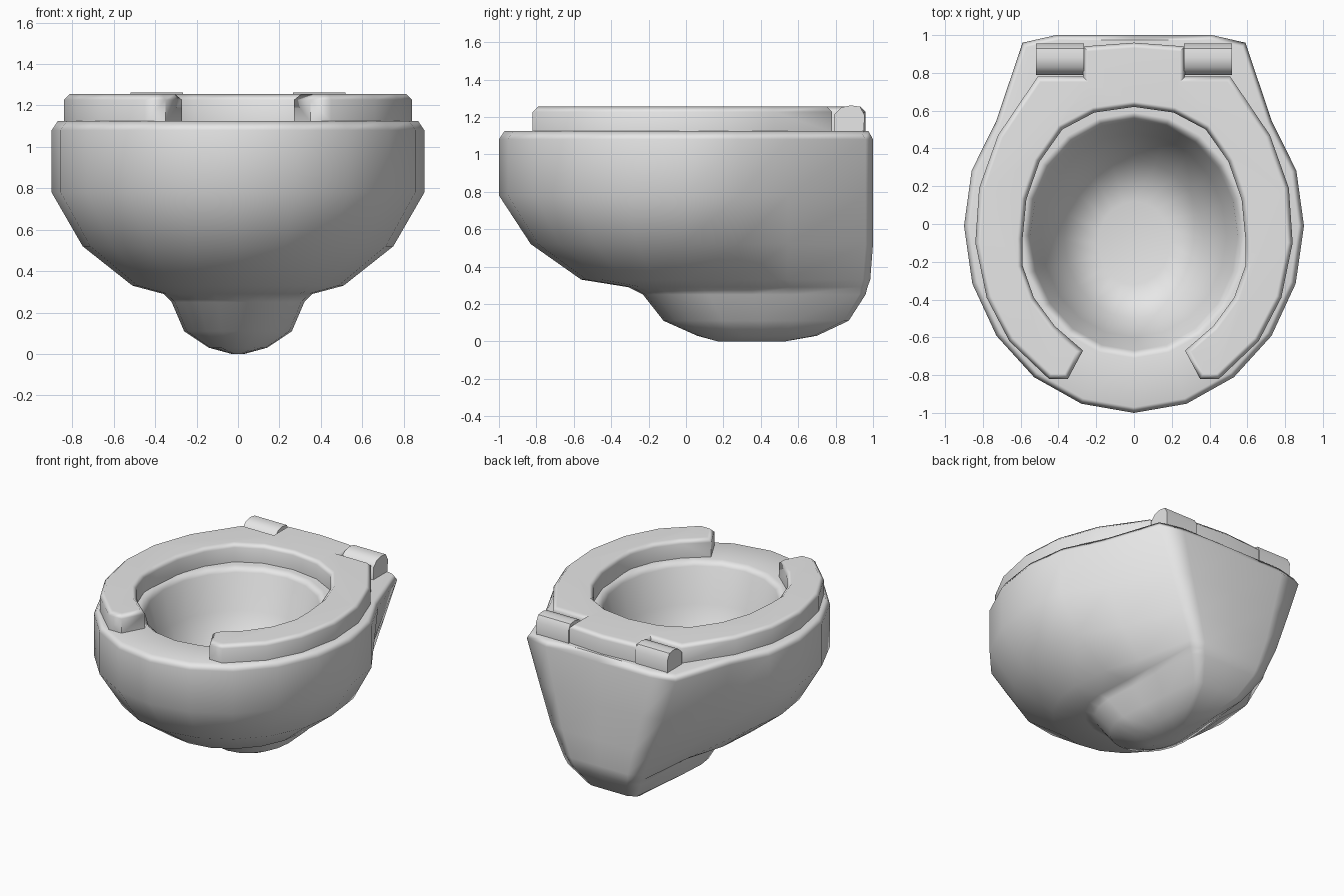
import bpy, bmesh
from math import sin, cos, pi, radians

cube = bpy.data.objects.get("Cube")
if cube:
    bpy.data.objects.remove(cube, do_unlink=True)

ceramic = bpy.data.materials.new("light grey ceramic")
ceramic.use_nodes = True
grey = (0.8, 0.8, 0.8, 1)
ceramic.diffuse_color = grey
ceramic.node_tree.nodes["Principled BSDF"].inputs["Base Color"].default_value = grey


def finish(name, bm, angle):
    """Turn a bmesh into a smooth shaded object with crisp hard edges."""
    bmesh.ops.recalc_face_normals(bm, faces=bm.faces)
    mesh = bpy.data.meshes.new(name)
    bm.to_mesh(mesh)
    bm.free()
    mesh.materials.append(ceramic)
    mesh.shade_smooth()
    mesh.set_sharp_from_angle(angle=radians(angle))
    obj = bpy.data.objects.new(name, mesh)
    bpy.context.scene.collection.objects.link(obj)
    return obj


def mirrored(half):
    """Close a half outline that starts and ends on the centre line."""
    return half + [(-x, y) for x, y in reversed(half[1:-1])]


def lerp(a, b, t):
    return a + (b - a) * t


def body_outline(width, front, middle, back_width, back):
    """Elliptical front half that narrows to a flat back."""
    half = [(width * sin(k * pi / 10), middle - (middle - front) * cos(k * pi / 10))
            for k in range(6)]
    half[0] = (0, front)
    half += [(width * 0.955, lerp(middle, back, 0.29)),
             (lerp(width, back_width, 0.55), lerp(middle, back, 0.55)),
             (back_width, lerp(middle, back, 0.96)),
             (back_width * 0.7, back),
             (0, back)]
    return mirrored(half)


def oval(width, length, middle):
    return [(width * sin(k * pi / 10), middle - length * cos(k * pi / 10))
            for k in range(20)]


# Bowl: outer shell from the foot up, over the rim and down the basin
# height, half width, front, middle, back half width, back
shell = [
    (0.00, 0.03, 0.17, 0.33, 0.02, 0.53),
    (0.03, 0.14, 0.06, 0.30, 0.11, 0.70),
    (0.11, 0.26, -0.12, 0.20, 0.20, 0.87),
    (0.25, 0.32, -0.23, 0.12, 0.29, 0.96),
    (0.29, 0.36, -0.31, 0.08, 0.31, 0.97),
    (0.33, 0.51, -0.56, 0.00, 0.32, 0.985),
    (0.52, 0.75, -0.83, -0.01, 0.40, 1.00),
    (0.78, 0.90, -1.00, -0.01, 0.49, 1.00),
    (1.08, 0.90, -1.00, -0.01, 0.59, 1.00),
    (1.125, 0.87, -0.97, -0.01, 0.57, 0.975),
]
# height, half width, half length, middle
basin = [
    (1.125, 0.60, 0.65, -0.06),
    (1.09, 0.55, 0.61, -0.06),
    (0.85, 0.49, 0.54, -0.06),
    (0.62, 0.37, 0.42, -0.08),
    (0.50, 0.19, 0.22, -0.10),
]
bm = bmesh.new()
rings = [(z, body_outline(*size)) for z, *size in shell]
rings += [(z, oval(*size)) for z, *size in basin]
loops = [[bm.verts.new((x, y, z)) for x, y in ring] for z, ring in rings]
for low, high in zip(loops, loops[1:]):
    for i in range(len(low)):
        j = (i + 1) % len(low)
        bm.faces.new((low[i], low[j], high[j], high[i]))
bm.faces.new(loops[0])
bm.faces.new(loops[-1])
bowl = finish("bowl", bm, 60)
bowl.modifiers.new("even_shading", "WEIGHTED_NORMAL").keep_sharp = True

# Seat: open-fronted ring with a tab between the hinges
seat_outer = [(0, 0.96), (0.27, 0.94), (0.27, 0.78), (0.51, 0.78), (0.72, 0.47),
              (0.82, 0.19), (0.84, -0.10), (0.78, -0.39), (0.66, -0.62),
              (0.45, -0.82), (0.35, -0.82)]
seat_inner = [(0.27, -0.67), (0.42, -0.54), (0.53, -0.39), (0.59, -0.22),
              (0.59, -0.08), (0.57, 0.13), (0.50, 0.33), (0.38, 0.50),
              (0.21, 0.59), (0, 0.62)]
outline = seat_outer + seat_inner
loop = outline + [(-x, y) for x, y in reversed(outline) if x > 0]
# the two centre points are joined so that each half is its own simple face
bm = bmesh.new()
for side in (1, -1):
    face = bm.faces.new([bm.verts.new((x * side, y, 1.12)) for x, y in outline])
bmesh.ops.remove_doubles(bm, verts=bm.verts, dist=0.0001)
extruded = bmesh.ops.extrude_face_region(bm, geom=bm.faces[:], use_keep_orig=True)
for v in extruded["geom"]:
    if isinstance(v, bmesh.types.BMVert):
        v.co.z = 1.255
# drop the inner wall that would lie on the centre plane
inner = [f for f in bm.faces if all(abs(v.co.x) < 0.001 for v in f.verts)]
bmesh.ops.delete(bm, geom=inner, context="FACES_ONLY")
bmesh.ops.recalc_face_normals(bm, faces=bm.faces)
rim = [e for e in bm.edges if len(e.link_faces) == 2
       and all(v.co.z > 1.2 for v in e.verts)
       and any(abs(f.normal.z) < 0.5 for f in e.link_faces)]
bmesh.ops.bevel(bm, geom=rim, offset=0.028, segments=1, affect="EDGES")
seat = finish("seat", bm, 55)
seat.modifiers.new("even_shading", "WEIGHTED_NORMAL").keep_sharp = True

# Hinges: rounded blocks at both sides of the tab
hinge_profile = [(0.79, 1.11), (0.79, 1.21), (0.83, 1.25), (0.88, 1.262),
                 (0.93, 1.255), (0.955, 1.21), (0.95, 1.11)]
for name, side in (("left_hinge", 1), ("right_hinge", -1)):
    bm = bmesh.new()
    ends = [[bm.verts.new((side * x, y, z)) for y, z in hinge_profile]
            for x in (0.265, 0.52)]
    for end in ends:
        bm.faces.new(end)
    for i in range(len(hinge_profile)):
        j = (i + 1) % len(hinge_profile)
        bm.faces.new((ends[0][i], ends[0][j], ends[1][j], ends[1][i]))
    finish(name, bm, 50)
